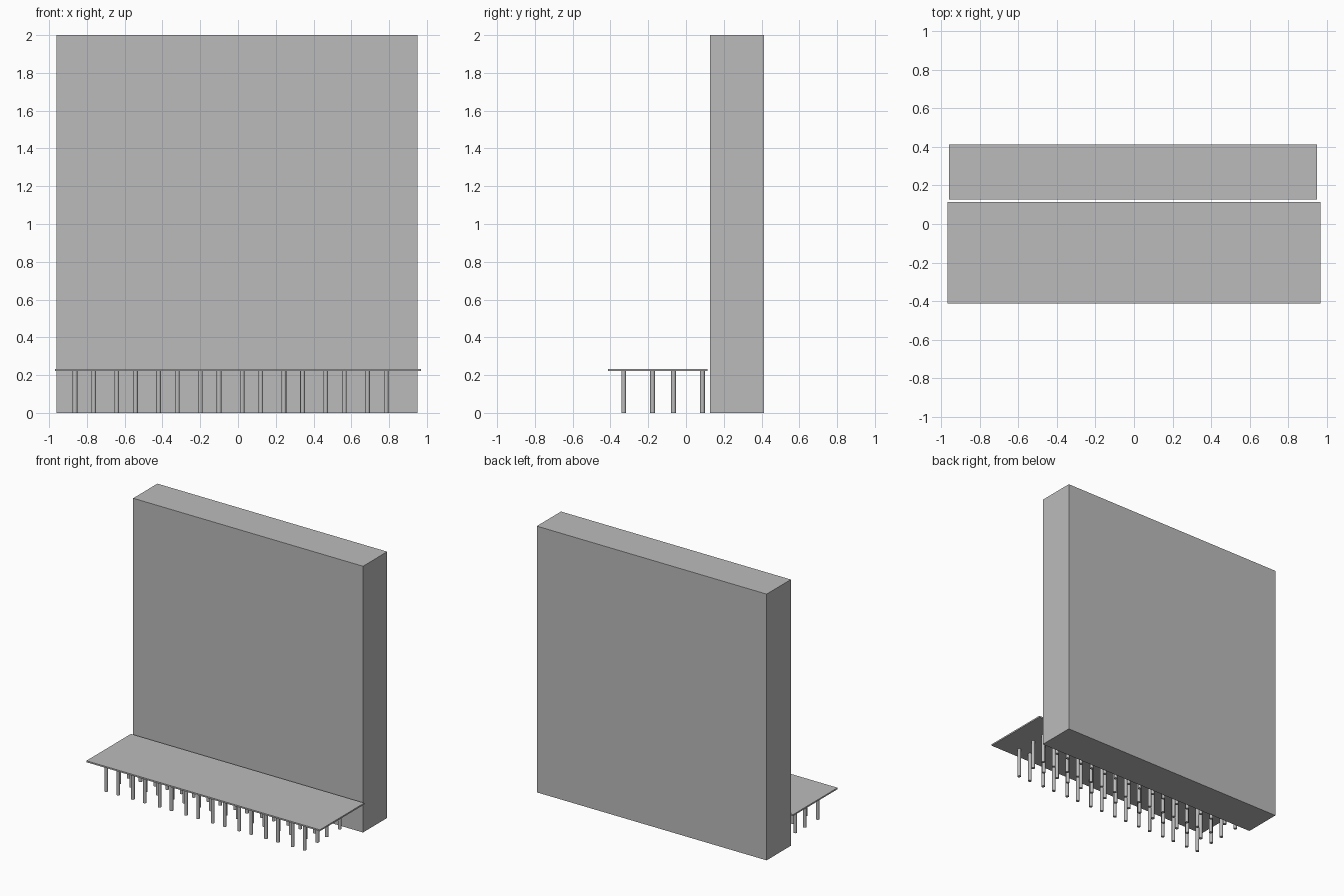
import bpy
import bmesh
from mathutils import Matrix

cube = bpy.data.objects.get("Cube")
if cube:
    bpy.data.objects.remove(cube, do_unlink=True)

grey = bpy.data.materials.new("plain_grey")
grey.use_nodes = True
colour = (0.5, 0.5, 0.5, 1)
grey.diffuse_color = colour
grey.node_tree.nodes["Principled BSDF"].inputs["Base Color"].default_value = colour


def finish(name, bm):
    mesh = bpy.data.meshes.new(name)
    bm.to_mesh(mesh)
    bm.free()
    mesh.materials.append(grey)
    obj = bpy.data.objects.new(name, mesh)
    bpy.context.collection.objects.link(obj)
    return obj


def box(name, low, high):
    size = [b - a for a, b in zip(low, high)]
    centre = [(a + b) / 2 for a, b in zip(low, high)]
    bm = bmesh.new()
    matrix = Matrix.Translation(centre) @ Matrix.Diagonal((*size, 1))
    bmesh.ops.create_cube(bm, size=1, matrix=matrix)
    return finish(name, bm)


# Tall backing wall and the thin shelf in front of it
box("back_wall", (-0.96, 0.127, 0), (0.95, 0.414, 2))
box("platform", (-0.97, -0.414, 0.221), (0.97, 0.114, 0.232))

# Posts under the shelf, in sets of four: eight sets along, two sets deep
post_height = 0.222
for row in range(2):
    for column in range(8):
        bm = bmesh.new()
        for dx in (0, 0.099):
            for dy in (0, 0.153):
                x = -0.863 + column * 0.2212 + dx
                y = -0.33 + row * 0.264 + dy
                bmesh.ops.create_cone(
                    bm, cap_ends=True, segments=16, radius1=0.0125,
                    radius2=0.0125, depth=post_height,
                    matrix=Matrix.Translation((x, y, post_height / 2)))
        # Round sides, flat ends with sharp rims
        for face in bm.faces:
            face.smooth = len(face.verts) == 4
        for edge in bm.edges:
            edge.smooth = all(f.smooth for f in edge.link_faces)
        finish(f"support_posts_{row + 1}_{column + 1}", bm)
